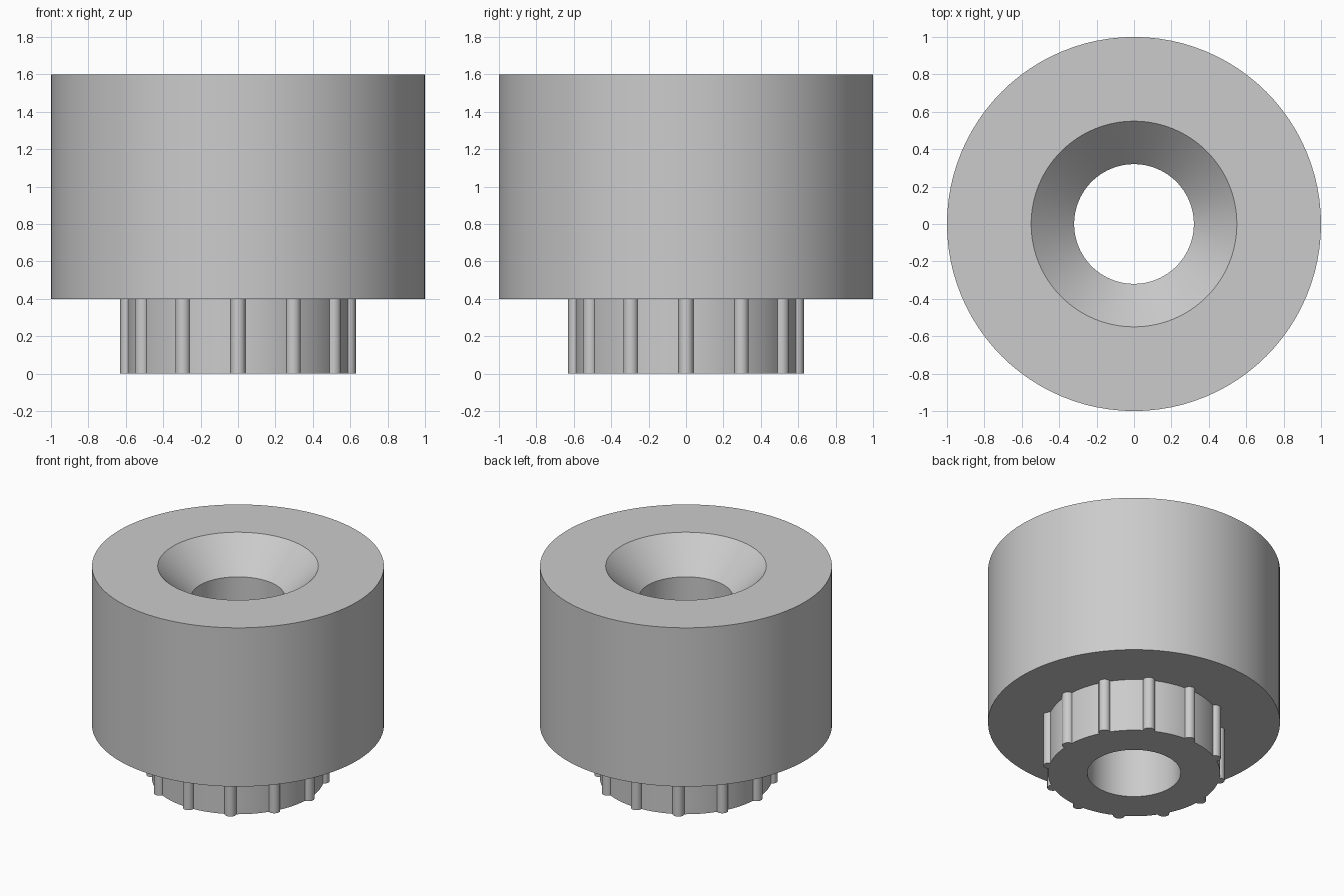
import bpy, bmesh, math

if "Cube" in bpy.data.objects:
    bpy.data.objects.remove(bpy.data.objects["Cube"])

grey = bpy.data.materials.new("light_grey")
grey.diffuse_color = (0.6, 0.6, 0.6, 1)
grey.use_nodes = True
grey.node_tree.nodes["Principled BSDF"].inputs["Base Color"].default_value = grey.diffuse_color


def finish(name, bm):
    bmesh.ops.recalc_face_normals(bm, faces=bm.faces)
    mesh = bpy.data.meshes.new(name)
    bm.to_mesh(mesh)
    bm.free()
    mesh.materials.append(grey)
    obj = bpy.data.objects.new(name, mesh)
    bpy.context.collection.objects.link(obj)
    bpy.ops.object.select_all(action='DESELECT')
    obj.select_set(True)
    bpy.context.view_layer.objects.active = obj
    bpy.ops.object.shade_smooth_by_angle(angle=math.radians(30))
    return obj


def lathe(name, profile, sides=96):
    # Closed (radius, height) profile turned around z
    bm = bmesh.new()
    rings = []
    for r, z in profile:
        rings.append([bm.verts.new((r * math.cos(2 * math.pi * i / sides),
                                    r * math.sin(2 * math.pi * i / sides), z))
                      for i in range(sides)])
    for k, a in enumerate(rings):
        b = rings[(k + 1) % len(rings)]
        for i in range(sides):
            j = (i + 1) % sides
            bm.faces.new((a[i], a[j], b[j], b[i]))
    return finish(name, bm)


# Wide body, narrow hub, through bore and countersink in one turned profile
lathe("body_with_hub", [(0.32, 0), (0.59, 0), (0.59, 0.4), (1, 0.4),
                        (1, 1.6), (0.55, 1.6), (0.32, 1.37)])

# Twelve round ribs around the hub
bm = bmesh.new()
for i in range(12):
    a = math.radians(30 * i)
    rib = bmesh.ops.create_cone(bm, cap_ends=True, segments=24,
                                radius1=0.04, radius2=0.04, depth=0.4)
    bmesh.ops.translate(bm, verts=rib["verts"],
                        vec=(0.59 * math.cos(a), 0.59 * math.sin(a), 0.2))
finish("hub_ribs", bm)
